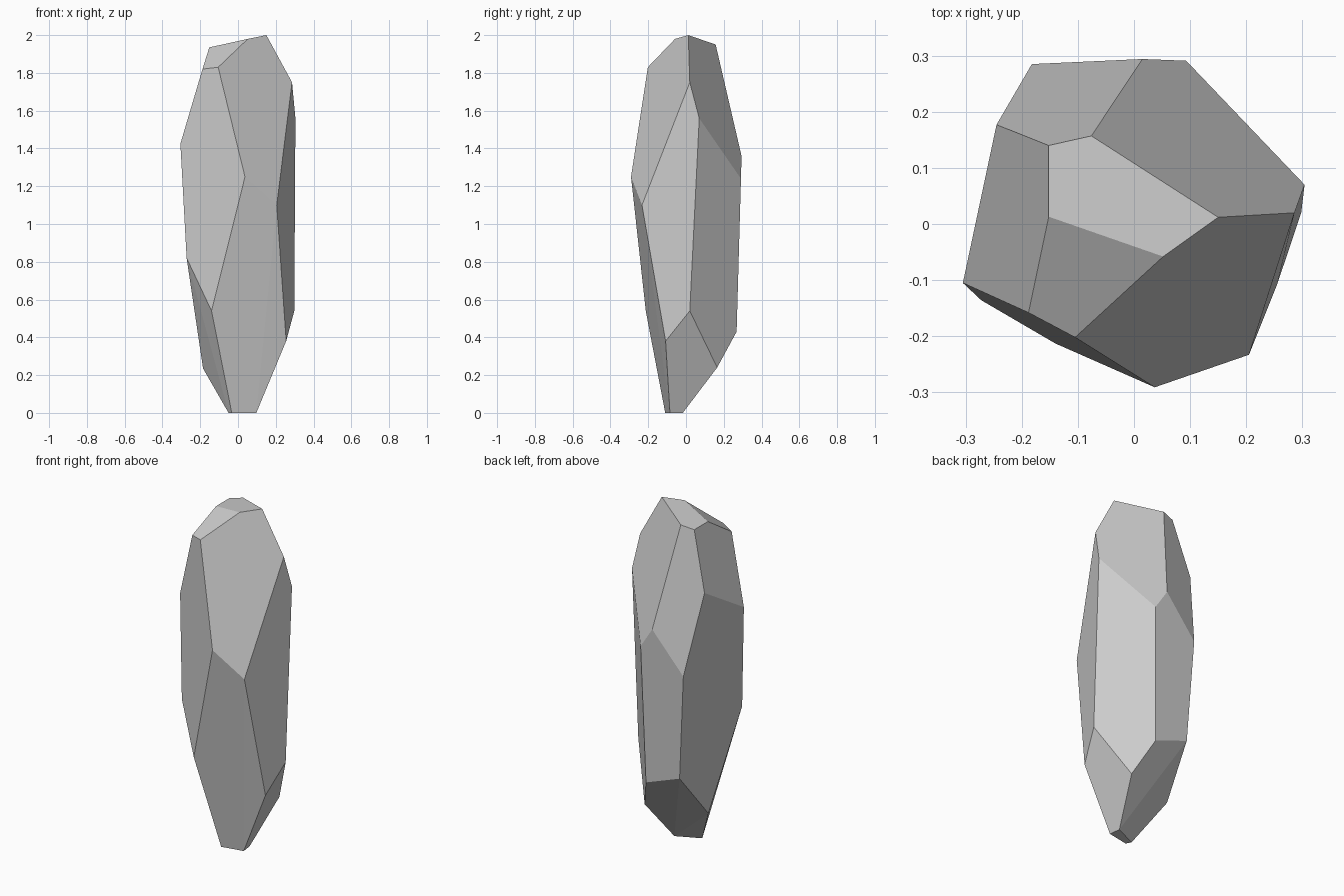
import bpy, bmesh, math

# Corner points of the cut crystal, grouped by height
crown = [(0.15, 0.012, 2.0), (0.052, -0.058, 1.98), (-0.152, 0.013, 1.935),
         (-0.152, 0.14, 1.935), (-0.076, 0.157, 1.95)]
shoulder = [(-0.105, -0.202, 1.83), (-0.188, -0.158, 1.82), (0.286, 0.02, 1.75),
            (-0.245, 0.177, 1.60), (0.304, 0.07, 1.56)]
girdle = [(-0.305, -0.105, 1.425), (0.015, 0.294, 1.36), (0.037, -0.291, 1.25),
          (0.093, 0.291, 1.24), (-0.182, 0.285, 1.13), (0.205, -0.233, 1.10)]
lower = [(-0.272, -0.136, 0.82), (-0.14, -0.213, 0.54), (0.298, 0.02, 0.54),
         (-0.145, 0.267, 0.51), (0.074, 0.268, 0.43), (0.255, -0.108, 0.38),
         (0.155, 0.165, 0.24), (-0.185, 0.055, 0.235)]
foot = [(-0.05, -0.08, 0), (-0.033, -0.11, 0), (0.097, -0.085, 0), (0.088, -0.017, 0)]

# Wrap the points in a convex hull and merge nearly coplanar triangles into facets
bm = bmesh.new()
for p in crown + shoulder + girdle + lower + foot:
    bm.verts.new(p)
bmesh.ops.convex_hull(bm, input=bm.verts[:])
bmesh.ops.dissolve_limit(bm, angle_limit=math.radians(2), verts=bm.verts[:], edges=bm.edges[:])
bmesh.ops.recalc_face_normals(bm, faces=bm.faces[:])

mesh = bpy.data.meshes.new("crystal_shard")
bm.to_mesh(mesh)
bm.free()
bpy.context.collection.objects.link(bpy.data.objects.new("crystal_shard", mesh))
